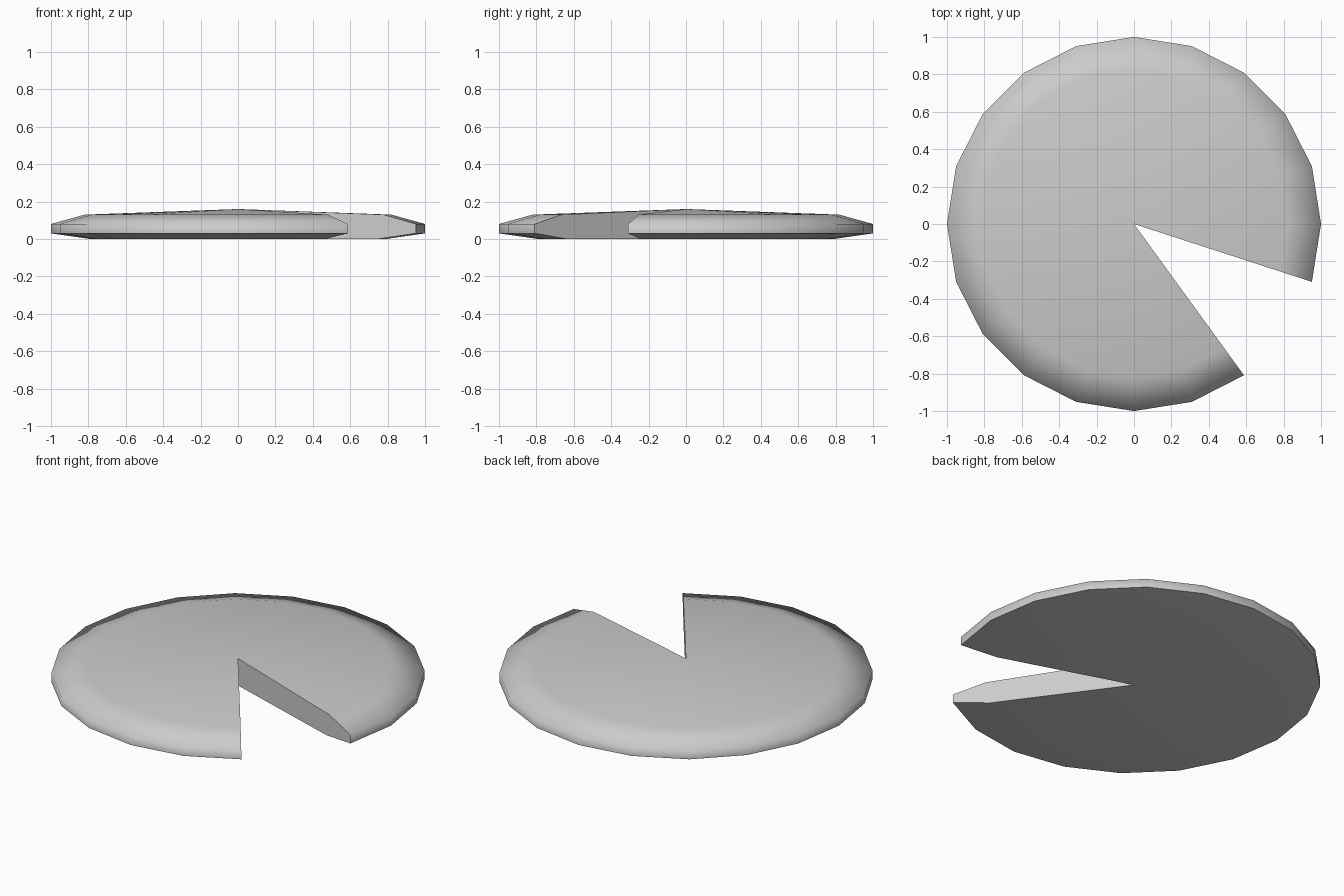
import bpy, bmesh
from math import radians, cos, sin

if "Cube" in bpy.data.objects:
    bpy.data.objects.remove(bpy.data.objects["Cube"])

# Half cross-section of the disc: (radius, height), bottom to top
PROFILE = [(0.79, 0.0), (1.0, 0.03), (1.0, 0.08), (0.82, 0.13)]
SIDES, START, KEPT = 20, -18, 18   # two of twenty segments are missing

bm = bmesh.new()
bottom = bm.verts.new((0, 0, 0))
top = bm.verts.new((0, 0, 0.16))

# Columns of points swept round the axis, from one cut to the other
cols = []
for i in range(KEPT + 1):
    a = radians(START + i * 360 / SIDES)
    cols.append([bm.verts.new((r * cos(a), r * sin(a), z)) for r, z in PROFILE])

# Rim bands plus top and bottom fans
for a, b in zip(cols, cols[1:]):
    bm.faces.new((bottom, b[0], a[0]))
    for k in range(len(PROFILE) - 1):
        bm.faces.new((a[k], b[k], b[k + 1], a[k + 1]))
    bm.faces.new((top, a[-1], b[-1]))

# Flat walls of the missing slice
bm.faces.new([bottom] + cols[0] + [top])
bm.faces.new([top] + cols[-1][::-1] + [bottom])
bmesh.ops.recalc_face_normals(bm, faces=bm.faces)

mesh = bpy.data.meshes.new("sliced_disc")
bm.to_mesh(mesh)
bm.free()
disc = bpy.data.objects.new("sliced_disc", mesh)
bpy.context.collection.objects.link(disc)

# Smooth rim, sharp cut edges
bpy.context.view_layer.objects.active = disc
disc.select_set(True)
bpy.ops.object.shade_smooth_by_angle(angle=radians(80))
